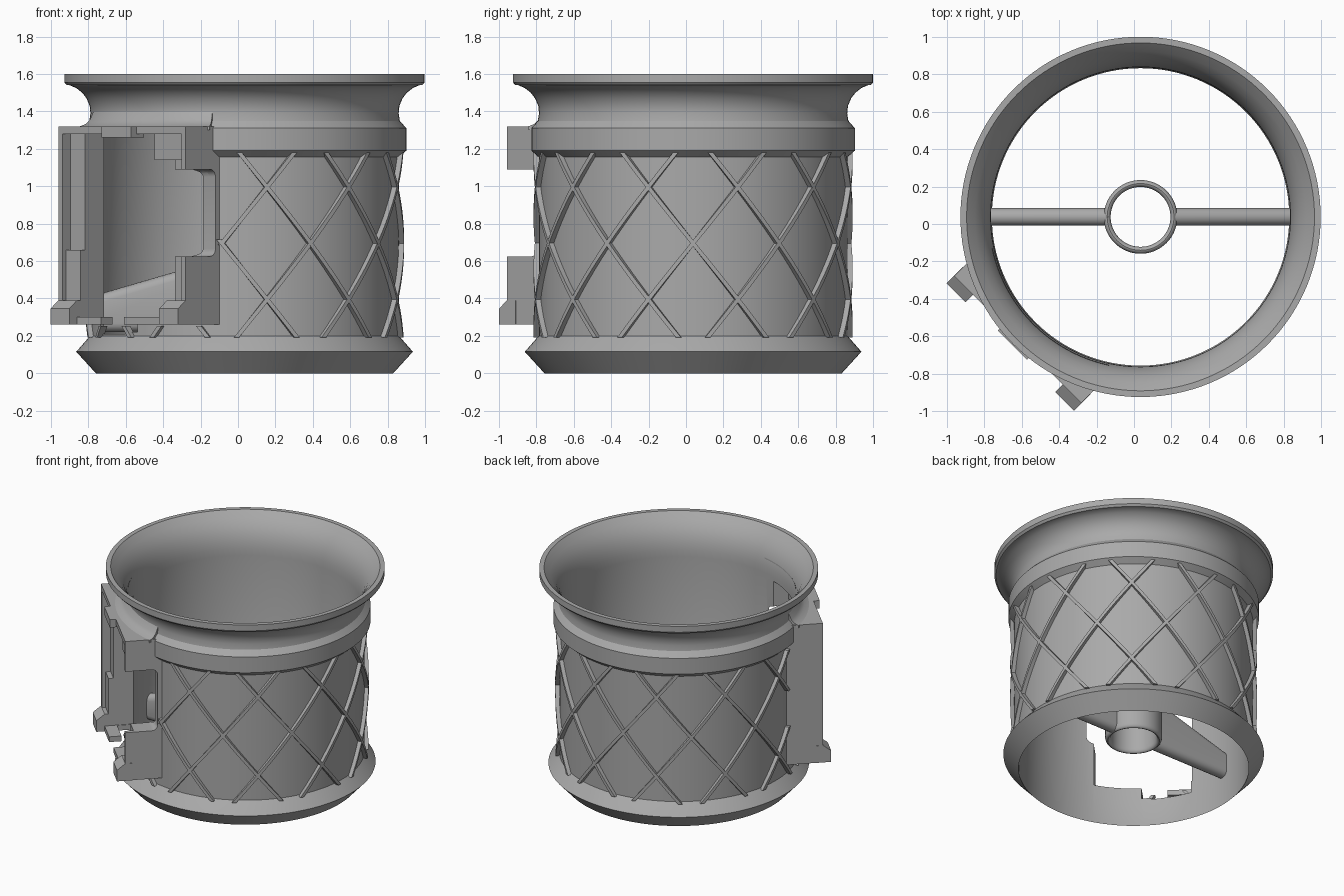
import bpy, bmesh, math
from mathutils import Vector

if "Cube" in bpy.data.objects:
    bpy.data.objects.remove(bpy.data.objects["Cube"])

CX, CY = 0.035, 0.038            # axis of the sleeve
S = math.sqrt(0.5)
grey = bpy.data.materials.new("plain grey")
grey.diffuse_color = (0.4, 0.4, 0.4, 1)
grey.use_nodes = True
grey.node_tree.nodes["Principled BSDF"].inputs["Base Color"].default_value = grey.diffuse_color


def finish(bm, name, angle=30):
    bmesh.ops.recalc_face_normals(bm, faces=bm.faces)
    me = bpy.data.meshes.new(name)
    bm.to_mesh(me)
    bm.free()
    ob = bpy.data.objects.new(name, me)
    bpy.context.collection.objects.link(ob)
    me.materials.append(grey)
    return ob


def smooth(ob, angle=30):
    bpy.ops.object.select_all(action='DESELECT')
    ob.select_set(True)
    bpy.context.view_layer.objects.active = ob
    bpy.ops.object.shade_smooth_by_angle(angle=math.radians(angle))


def loft(bm, rings, closed=False):
    """Skin a list of equal point loops; cap the ends unless closed."""
    vs = [[bm.verts.new(p) for p in r] for r in rings]
    n, m = len(vs), len(vs[0])
    for i in range(n if closed else n - 1):
        a, b = vs[i], vs[(i + 1) % n]
        for j in range(m):
            k = (j + 1) % m
            bm.faces.new((a[j], a[k], b[k], b[j]))
    if not closed:
        bm.faces.new(vs[0])
        bm.faces.new(vs[-1][::-1])


def lathe(name, profile, seg=96, a0=0.0, a1=2 * math.pi):
    full = a1 - a0 > 6.28
    bm = bmesh.new()
    angs = [a0 + (a1 - a0) * i / seg for i in range(seg if full else seg + 1)]
    loft(bm, [[(CX + r * math.cos(a), CY + r * math.sin(a), z) for r, z in profile]
              for a in angs], full)
    return finish(bm, name)


def mount_pt(t, n, z):
    """t runs sideways along the mount, n outward from the axis."""
    return Vector((CX + (t - n) * S, CY - (t + n) * S, z))


def prism(name, pts, t0, t1):
    bm = bmesh.new()
    loft(bm, [[mount_pt(t, n, z) for n, z in pts] for t in (t0, t1)])
    return finish(bm, name)


def block(name, t0, t1, n0, n1, z0, z1):
    return prism(name, [(n0, z0), (n1, z0), (n1, z1), (n0, z1)], t0, t1)


def cut(ob, cutters):
    bpy.context.view_layer.objects.active = ob
    for c in cutters:
        m = ob.modifiers.new("cut", 'BOOLEAN')
        m.operation, m.solver, m.object = 'DIFFERENCE', 'EXACT', c
        bpy.ops.object.modifier_apply(modifier=m.name)


# Sleeve: base bead, straight wall, upper band, flared mouth
sleeve = lathe("sleeve", [
    (0.795, 0), (0.90, 0.115), (0.83, 0.195), (0.825, 0.2), (0.825, 1.155),
    (0.865, 1.19), (0.865, 1.31), (0.83, 1.35), (0.824, 1.39), (0.828, 1.43),
    (0.845, 1.47), (0.868, 1.50), (0.90, 1.525), (0.935, 1.54), (0.95, 1.54),
    (0.963, 1.555), (0.963, 1.6), (0.93, 1.6), (0.885, 1.555), (0.85, 1.51),
    (0.825, 1.46), (0.81, 1.41), (0.802, 1.36), (0.80, 1.31), (0.80, 0.01)], 128)

# Side mount and the helper shapes that hollow it
mount = block("mount", -0.48, 0.48, 0.6, 0.927, 0.26, 1.32)
bore = lathe("bore_cutter", [(0.0001, 0.1), (0.812, 0.1), (0.812, 1.5), (0.0001, 1.5)], 128)
window = block("window_cutter", -0.34, 0.34, 0.45, 1.1, 0.30, 1.28)
slot = block("slot_cutter", -0.16, 0.015, 0.45, 1.1, 0.22, 0.5)
low_step = block("low_step_cutter", -0.335, -0.05, 0.45, 0.84, 0.21, 0.5)
recess = block("recess_cutter", -0.45, 0.45, 0.865, 1.1, 0.301, 1.279)
r = 0.04
corners = []
for cz, s in ((1.09 - r, 90), (0.625 + r, 180)):
    for i in range(6):
        a = math.radians(s + 18 * i)
        corners.append((0.70 + r + r * math.cos(a), cz + r * math.sin(a)))
notch = prism("notch_cutter", corners + [(1.1, 0.625), (1.1, 1.09)], 0.3, 0.6)
cut(sleeve, [window, slot, low_step, notch])
cut(mount, [bore, window, slot, low_step, recess, notch])
for c in (bore, window, slot, low_step, recess, notch):
    bpy.data.objects.remove(c)
smooth(sleeve)
smooth(mount)

# Mount details: top tab, inner stops, hooked feet
block("top_tab", -0.11, 0.11, 0.87, 0.97, 1.26, 1.32)
block("upper_stop", 0.22, 0.45, 0.83, 0.90, 1.14, 1.285)
block("lower_stop", -0.455, -0.34, 0.83, 0.90, 0.295, 0.66)
for side in (-1, 1):
    prism("foot", [(0.86, 0.26), (0.985, 0.26), (0.985, 0.345), (0.927, 0.39), (0.86, 0.39)],
          side * 0.34, side * 0.482)

# Curved blend from the mount top into the neck
mid = math.radians(225)
smooth(lathe("mount_fillet", [(0.81, 1.30), (0.90, 1.30), (0.90, 1.32), (0.868, 1.333),
                              (0.845, 1.355), (0.83, 1.39), (0.81, 1.42)],
             24, mid - math.radians(33), mid + math.radians(33)))

# Crossing spiral ribs, left out where the mount sits
bm = bmesh.new()
N, STEPS, Z0, Z1 = 11, 32, 0.19, 1.18
half = 0.0165
for k in range(N):
    for d in (-1, 1):
        run = []
        for i in range(STEPS + 1):
            z = Z0 + (Z1 - Z0) * i / STEPS
            a = 2 * math.pi * k / N + d * (z - 0.695) / 0.30 * math.pi / N
            off = (a - mid + math.pi) % (2 * math.pi) - math.pi
            hidden = abs(off) < math.radians(35) and z > 0.27
            if not hidden:
                run.append([(CX + q * math.cos(a + w), CY + q * math.sin(a + w), z)
                            for q, w in ((0.815, -half), (0.853, -half),
                                         (0.853, half), (0.815, half))])
            if (hidden or i == STEPS) and run:
                if len(run) > 1:
                    loft(bm, run)
                run = []
smooth(finish(bm, "spiral_ribs"))

# Centre hub with rounded rims
hub = []
for cz, s in ((0.25, 180), (0.57, 0)):
    for i in range(9):
        a = math.radians(s + 22.5 * i)
        hub.append((0.1785 + 0.0185 * math.cos(a), cz + 0.03 * math.sin(a)))
smooth(lathe("hub", hub, 64))

# Two sloping spokes with rounded edges
for side in (-1, 1):
    bm = bmesh.new()
    rings = []
    for x, top in ((0.175, 0.60), (0.806, 0.415)):
        ring = []
        for cz, s in ((top - 0.047, 0), (0.267, 180)):
            for i in range(9):
                a = math.radians(s + 22.5 * i)
                ring.append((CX + side * x, CY + 0.047 * math.cos(a), cz + 0.047 * math.sin(a)))
        rings.append(ring)
    loft(bm, rings)
    smooth(finish(bm, "spoke"))
